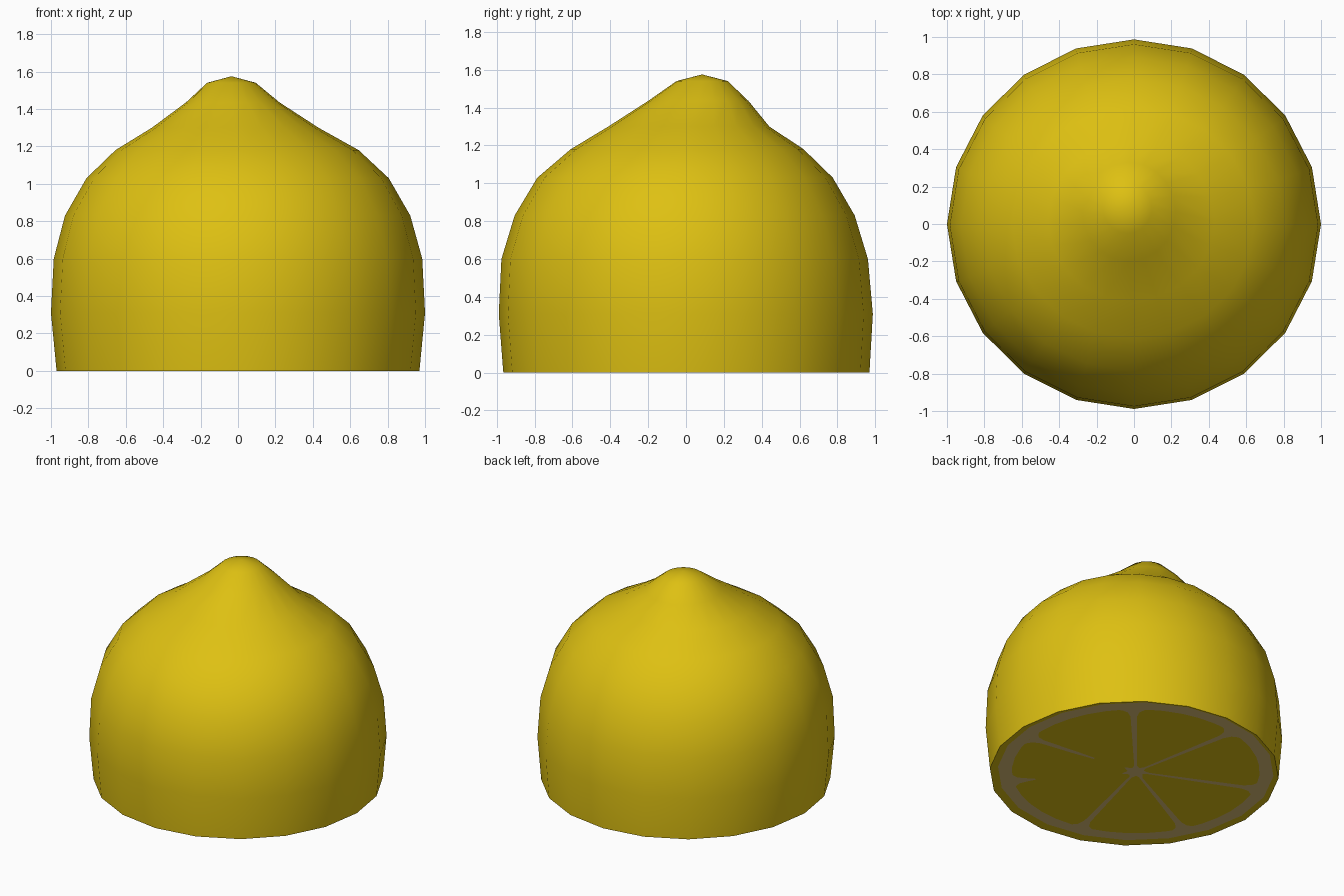
import bpy, math

if "Cube" in bpy.data.objects:
    bpy.data.objects.remove(bpy.data.objects["Cube"])

def material(name, rgb):
    m = bpy.data.materials.new(name)
    m.diffuse_color = (*rgb, 1)
    m.use_nodes = True
    m.node_tree.nodes["Principled BSDF"].inputs["Base Color"].default_value = m.diffuse_color
    return m

yellow = material("lemon yellow", (0.73, 0.53, 0.006))
cream = material("pith cream", (0.73, 0.53, 0.19))

def make(name, verts, faces, mats):
    me = bpy.data.meshes.new(name)
    me.from_pydata(verts, [], faces)
    for m in mats:
        me.materials.append(m)
    ob = bpy.data.objects.new(name, me)
    bpy.context.collection.objects.link(ob)
    return ob

N = 20

def ring(cx, cy, rx, ry, z, n=N):
    return [(cx + rx * math.cos(2 * math.pi * i / n),
             cy + ry * math.sin(2 * math.pi * i / n), z) for i in range(n)]

# Rind: stacked rings leaning towards the off-centre tip (cx, cy, rx, ry, z)
CX, CY = 0.01, 0.03          # centre of the cut fruit
PITH_R, FLESH_R = 0.925, 0.83
rings = [(CX, CY, PITH_R, PITH_R, 0.0),
         (0, 0.002, 0.97, 0.967, 0.0), (0, -0.001, 1.0, 0.988, 0.31),
         (0, -0.007, 0.985, 0.968, 0.6), (-0.002, -0.007, 0.923, 0.898, 0.83),
         (-0.002, -0.005, 0.808, 0.78, 1.03), (-0.005, 0.006, 0.65, 0.615, 1.18),
         (-0.015, 0.015, 0.445, 0.425, 1.3), (-0.028, 0.065, 0.25, 0.265, 1.435),
         (-0.035, 0.085, 0.13, 0.135, 1.54)]
verts = [v for r in rings for v in ring(*r)]
faces = [(k * N + i, k * N + (i + 1) % N, (k + 1) * N + (i + 1) % N, (k + 1) * N + i)
         for k in range(len(rings) - 1) for i in range(N)]
verts.append((-0.035, 0.085, 1.575))
top = (len(rings) - 1) * N
faces += [(top + i, top + (i + 1) % N, len(verts) - 1) for i in range(N)]
rind = make("rind", verts, faces, [yellow])
bpy.context.view_layer.objects.active = rind
rind.select_set(True)
bpy.ops.object.shade_smooth_by_angle(angle=math.radians(50))

# Cut face: cream pith ring around a yellow flesh disc
M = 40
verts = ring(CX, CY, PITH_R, PITH_R, 0.0) + ring(CX, CY, FLESH_R, FLESH_R, 0.0, M)
faces = [tuple(reversed(range(N, N + M)))]
for i in range(N):
    a, b = N + 2 * i, N + (2 * i + 1) % M
    c, d = N + (2 * i + 2) % M, (i + 1) % N
    faces += [(i, a, b), (i, b, d), (d, b, c)]
faces = [faces[0]] + [tuple(reversed(f)) for f in faces[1:]]
cut = make("cut_face", verts, faces, [yellow, cream])
for p in cut.data.polygons:
    p.material_index = 0 if p.index == 0 else 1
    if p.normal.z > 0:
        p.flip()

# Membranes: thin cream plates, flared at the rim (angle, inner radius)
Z = -0.003
spokes = [(49, 0.03), (101, 0.03), (156, 0.03), (207.5, 0.03), (256, 0.03),
          (311.5, 0.68), (352.5, 0.33)]
for n, (deg, r0) in enumerate(spokes):
    t = math.radians(deg)
    profile = [(r0, 0.008), (max(r0 + 0.04, 0.5), 0.017), (0.74, 0.022),
               (0.795, 0.04), (0.822, 0.075), (0.832, 0.12)]
    pts = [(r, w) for r, w in profile] + [(r, -w) for r, w in reversed(profile)]
    verts = [(CX + r * math.cos(t) - w * math.sin(t),
              CY + r * math.sin(t) + w * math.cos(t), Z) for r, w in pts]
    k = len(pts)
    quads = [(i, i + 1, k - 2 - i, k - 1 - i) for i in range(len(profile) - 1)]
    make(f"membrane_{n + 1}", verts, quads, [cream])

# Core: small irregular star in the middle
star = [(CX + (0.1 if i % 2 == 0 else 0.055) * math.cos(math.radians(49 + i * 180 / 7)),
         CY + (0.1 if i % 2 == 0 else 0.055) * math.sin(math.radians(49 + i * 180 / 7)),
         Z - 0.001) for i in range(14)]
make("core", star, [tuple(reversed(range(14)))], [cream])

# Membrane plates face downwards
for ob in bpy.data.objects:
    if ob.name.startswith("membrane"):
        for p in ob.data.polygons:
            if p.normal.z > 0:
                p.flip()
